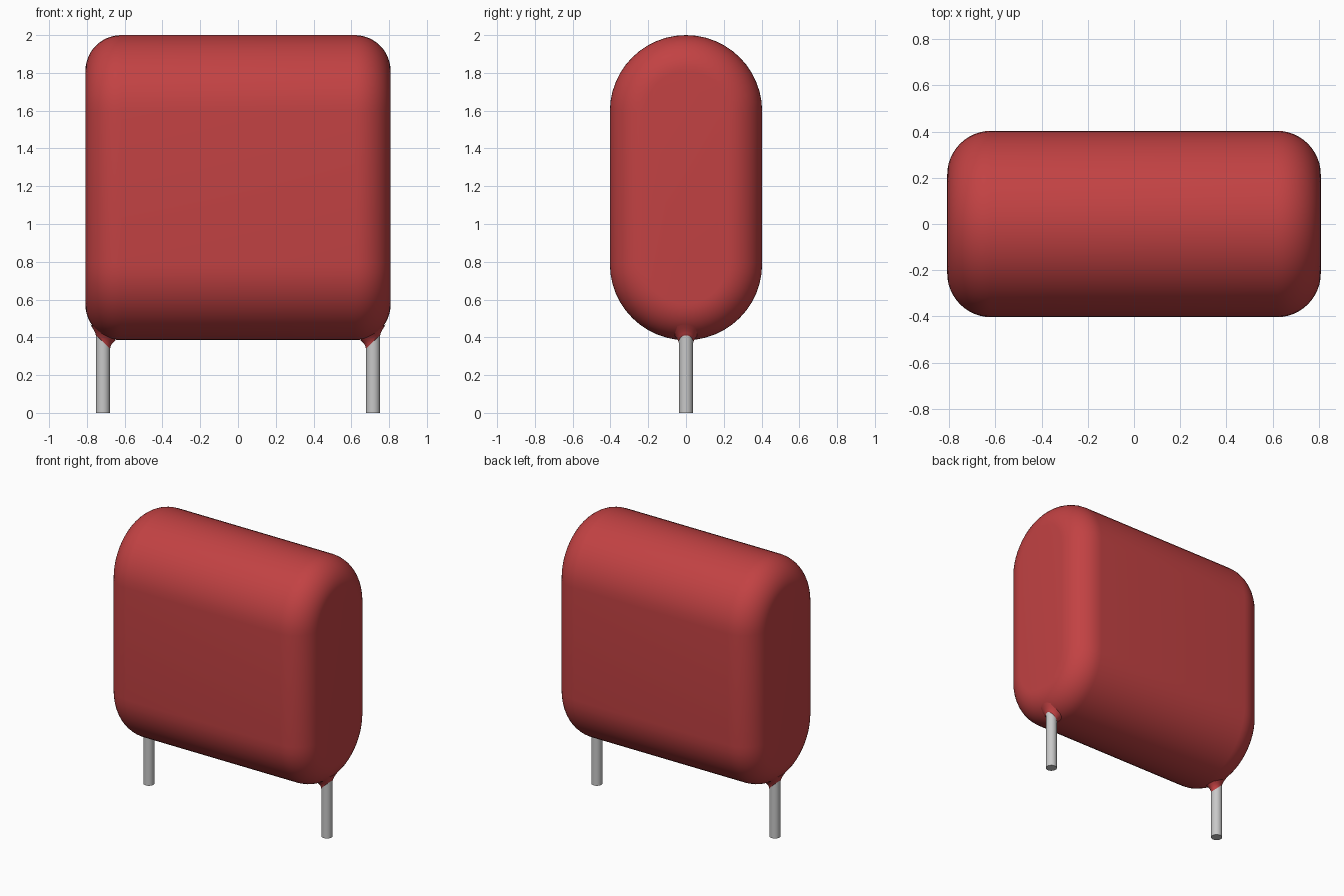
import bpy, bmesh
from math import sin, cos, pi, radians

cube = bpy.data.objects.get("Cube")
if cube:
    bpy.data.objects.remove(cube, do_unlink=True)


def material(name, color, metallic=0.0):
    mat = bpy.data.materials.new(name)
    mat.use_nodes = True
    mat.diffuse_color = (*color, 1)
    mat.node_tree.nodes["Principled BSDF"].inputs["Base Color"].default_value = (*color, 1)
    return mat


def loft(name, rings, mat, angle):
    """Skin a list of equal-length point rings and cap both ends."""
    bm = bmesh.new()
    loops = [[bm.verts.new(p) for p in ring] for ring in rings]
    for a, b in zip(loops, loops[1:]):
        for i in range(len(a)):
            j = (i + 1) % len(a)
            bm.faces.new((a[i], a[j], b[j], b[i]))
    bm.faces.new(loops[0])
    bm.faces.new(loops[-1])
    bmesh.ops.recalc_face_normals(bm, faces=bm.faces)
    mesh = bpy.data.meshes.new(name)
    bm.to_mesh(mesh)
    bm.free()
    mesh.materials.append(mat)
    obj = bpy.data.objects.new(name, mesh)
    bpy.context.collection.objects.link(obj)
    bpy.ops.object.select_all(action="DESELECT")
    obj.select_set(True)
    bpy.context.view_layer.objects.active = obj
    bpy.ops.object.shade_smooth_by_angle(angle=radians(angle))
    return obj


red = material("red coating", (0.54, 0.054, 0.056))
metal = material("tinned metal", (0.58, 0.58, 0.58))

HALF, RADIUS, ROUND = 0.808, 0.403, 0.19
LOW, HIGH = 0.788, 1.597
LEAD_X, LEAD_R = 0.715, 0.037
STEPS, SIDES = 12, 32


def stadium(x, r):
    """Upright rounded slot outline across the body."""
    arc = [pi * i / 24 for i in range(25)]
    return ([(x, r * cos(t), HIGH + r * sin(t)) for t in arc] +
            [(x, -r * cos(t), LOW - r * sin(t)) for t in arc])


# Body with rolled end edges
half = []
for i in range(STEPS + 1):
    t = pi / 2 * i / STEPS
    half.append((HALF - ROUND + ROUND * sin(t), RADIUS - ROUND + ROUND * cos(t)))
profile = [(-x, r) for x, r in reversed(half)] + half
loft("body", [stadium(x, r) for x, r in profile], red, 60)


def ring(side, r, z, slope):
    """Tilted circle around a lead, higher toward the outer end."""
    pts = []
    for i in range(SIDES):
        a = 2 * pi * i / SIDES
        pts.append((side * (LEAD_X + r * cos(a)), r * sin(a), z + slope * r * cos(a)))
    return pts


for side, label in ((1, "left"), (-1, "right")):
    # Straight wire lead
    loft(label + "_lead", [ring(side, LEAD_R, 0, 0), ring(side, LEAD_R, 0.5, 0)], metal, 40)
    # Coating drawn down the lead in a slanted fillet
    flare = [(0.038, 0.376, 0.95), (0.041, 0.388, 0.85), (0.047, 0.400, 0.75),
             (0.056, 0.413, 0.68), (0.068, 0.427, 0.62)]
    loft(label + "_collar", [ring(side, *f) for f in flare], red, 60)
